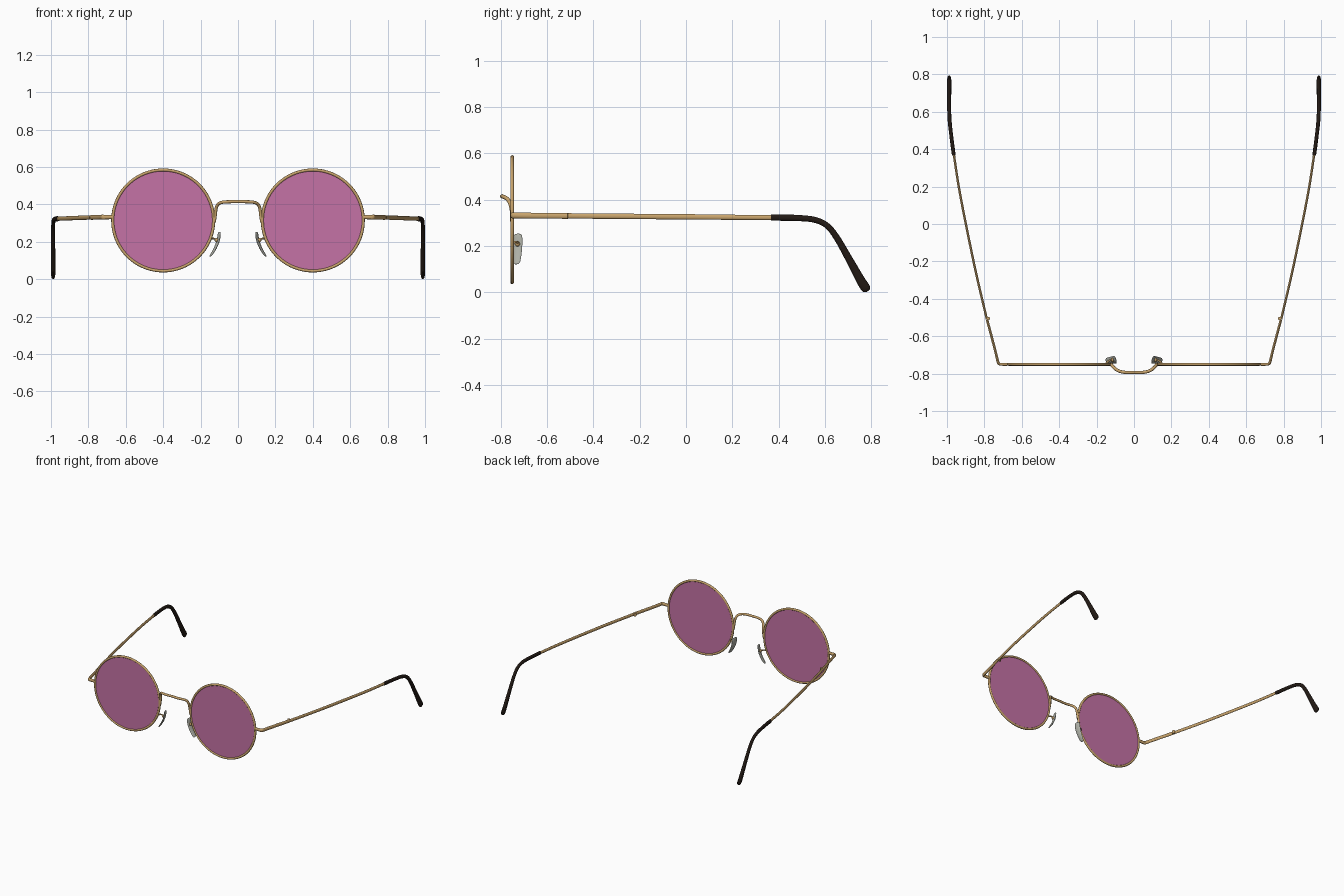
import bpy, bmesh, math
from mathutils import Vector


def material(name, col):
    m = bpy.data.materials.new(name)
    m.diffuse_color = (*col, 1)
    return m


GOLD = material("gold_metal", (0.58, 0.37, 0.15))
DARK = material("dark_plastic", (0.016, 0.010, 0.007))
PINK = material("pink_lens", (0.56, 0.17, 0.38))
PAD = material("pad_silicone", (0.42, 0.43, 0.38))


def finish(ob, name, mat, mirror=True):
    ob.name = name
    ob.data.materials.append(mat)
    bpy.ops.object.select_all(action='DESELECT')
    ob.select_set(True)
    bpy.context.view_layer.objects.active = ob
    bpy.ops.object.transform_apply(location=True, rotation=True, scale=True)
    bpy.ops.object.shade_smooth_by_angle(angle=math.radians(40))
    if mirror:
        ob.modifiers.new("mirror", 'MIRROR').use_axis = (True, False, False)
    return ob


def sweep(name, pts, ref, mat, mirror=True, sides=14, steps=6):
    """Elliptical tube through points (x, y, z, half size along ref, half size across)."""
    p = [Vector(q) for q in pts]
    p = [2 * p[0] - p[1]] + p + [2 * p[-1] - p[-2]]
    path = []
    for i in range(1, len(p) - 2):
        a, b, c, d = p[i - 1:i + 3]
        for k in range(steps):
            t = k / steps
            path.append(0.5 * (2 * b + (c - a) * t + (2 * a - 5 * b + 4 * c - d) * t ** 2
                               + (3 * b - a - 3 * c + d) * t ** 3))
    path.append(p[-2])
    pos = [Vector(q[:3]) for q in path]
    bm = bmesh.new()
    rings = []
    for i, q in enumerate(path):
        tan = (pos[min(i + 1, len(pos) - 1)] - pos[max(i - 1, 0)]).normalized()
        r = Vector(ref)
        u = (r - tan * r.dot(tan)).normalized()
        v = tan.cross(u)
        rings.append([bm.verts.new(pos[i] + u * q[3] * math.cos(w) + v * q[4] * math.sin(w))
                      for w in (2 * math.pi * k / sides for k in range(sides))])
    for r0, r1 in zip(rings, rings[1:]):
        for k in range(sides):
            j = (k + 1) % sides
            bm.faces.new((r0[k], r0[j], r1[j], r1[k]))
    bm.faces.new(rings[0])
    bm.faces.new(rings[-1])
    bmesh.ops.recalc_face_normals(bm, faces=bm.faces)
    me = bpy.data.meshes.new(name)
    bm.to_mesh(me)
    bm.free()
    ob = bpy.data.objects.new(name, me)
    bpy.context.collection.objects.link(ob)
    return finish(ob, name, mat, mirror)


# round rims and lenses
LENS = (0.40, -0.75, 0.314)
TURN = (math.pi / 2, 0, 0)
bpy.ops.mesh.primitive_torus_add(location=LENS, rotation=TURN, major_radius=0.270,
                                 minor_radius=0.008, major_segments=80, minor_segments=12)
finish(bpy.context.object, "rim", GOLD)
bpy.ops.mesh.primitive_cylinder_add(location=LENS, rotation=TURN, radius=0.269,
                                    depth=0.006, vertices=80)
finish(bpy.context.object, "lens", PINK)

# bridge, arched upward and forward
half = [(0.127, -0.750, 0.305), (0.121, -0.751, 0.345), (0.117, -0.757, 0.378),
        (0.106, -0.769, 0.401), (0.085, -0.784, 0.411), (0.050, -0.793, 0.414)]
R = 0.0085
bridge = [(*q, R, R) for q in half] + [(0, -0.793, 0.415, R, R)]
bridge += [(-x, y, z, R, R) for x, y, z in reversed(half)]
sweep("bridge", bridge, (0, 1, 0.3), GOLD, mirror=False)

# end piece with elbow, running back to the hinge
sweep("end_piece", [(0.668, -0.75, 0.332, 0.011, 0.008), (0.705, -0.75, 0.332, 0.012, 0.008),
                    (0.721, -0.748, 0.332, 0.0125, 0.0075), (0.728, -0.735, 0.332, 0.0125, 0.0075),
                    (0.745, -0.665, 0.331, 0.0125, 0.007), (0.786, -0.51, 0.330, 0.0125, 0.007)],
      (0, 0, 1), GOLD)

# hinge screw on the inner side
bpy.ops.mesh.primitive_cylinder_add(location=(0.779, -0.505, 0.330), radius=0.009,
                                    depth=0.024, vertices=16)
finish(bpy.context.object, "hinge", GOLD)

# bowed temple arm
sweep("temple_arm", [(0.787, -0.508, 0.330, 0.0115, 0.0065), (0.845, -0.26, 0.328, 0.0115, 0.0065),
                     (0.899, 0.0, 0.326, 0.0115, 0.0065), (0.937, 0.20, 0.324, 0.011, 0.0065),
                     (0.966, 0.39, 0.323, 0.011, 0.0065)], (0, 0, 1), GOLD)

# ear tip, hooked downward and swelling at the end
sweep("ear_tip", [(0.9635, 0.370, 0.323, 0.008, 0.012), (0.965, 0.378, 0.323, 0.010, 0.014),
                  (0.978, 0.48, 0.321, 0.010, 0.0135), (0.986, 0.555, 0.313, 0.0105, 0.013),
                  (0.988, 0.607, 0.289, 0.0105, 0.013), (0.988, 0.648, 0.240, 0.0105, 0.014),
                  (0.988, 0.700, 0.150, 0.011, 0.016), (0.988, 0.752, 0.055, 0.0115, 0.020),
                  (0.988, 0.773, 0.022, 0.011, 0.021), (0.988, 0.781, 0.010, 0.008, 0.017),
                  (0.988, 0.784, 0.005, 0.003, 0.007)], (1, 0, 0), DARK)

# nose pads, their wire arms and mounting bosses
sweep("nose_pad", [(0.0985, -0.726, 0.253, 0.006, 0.001), (0.0990, -0.726, 0.250, 0.014, 0.004),
                   (0.1005, -0.726, 0.240, 0.020, 0.006), (0.1065, -0.726, 0.205, 0.0205, 0.0065),
                   (0.1220, -0.727, 0.165, 0.018, 0.006), (0.1400, -0.729, 0.135, 0.015, 0.005),
                   (0.1480, -0.730, 0.125, 0.011, 0.003), (0.1510, -0.730, 0.122, 0.004, 0.001)],
      (0.3, 1, 0), PAD)
sweep("pad_arm", [(0.150, -0.748, 0.212, 0.005, 0.005), (0.142, -0.738, 0.217, 0.005, 0.005),
                  (0.130, -0.729, 0.217, 0.005, 0.005), (0.112, -0.726, 0.210, 0.005, 0.005)],
      (0, 0, 1), GOLD, sides=10)
bpy.ops.mesh.primitive_uv_sphere_add(location=(0.114, -0.727, 0.209), radius=0.011,
                                     segments=16, ring_count=10)
finish(bpy.context.object, "pad_boss", GOLD)
